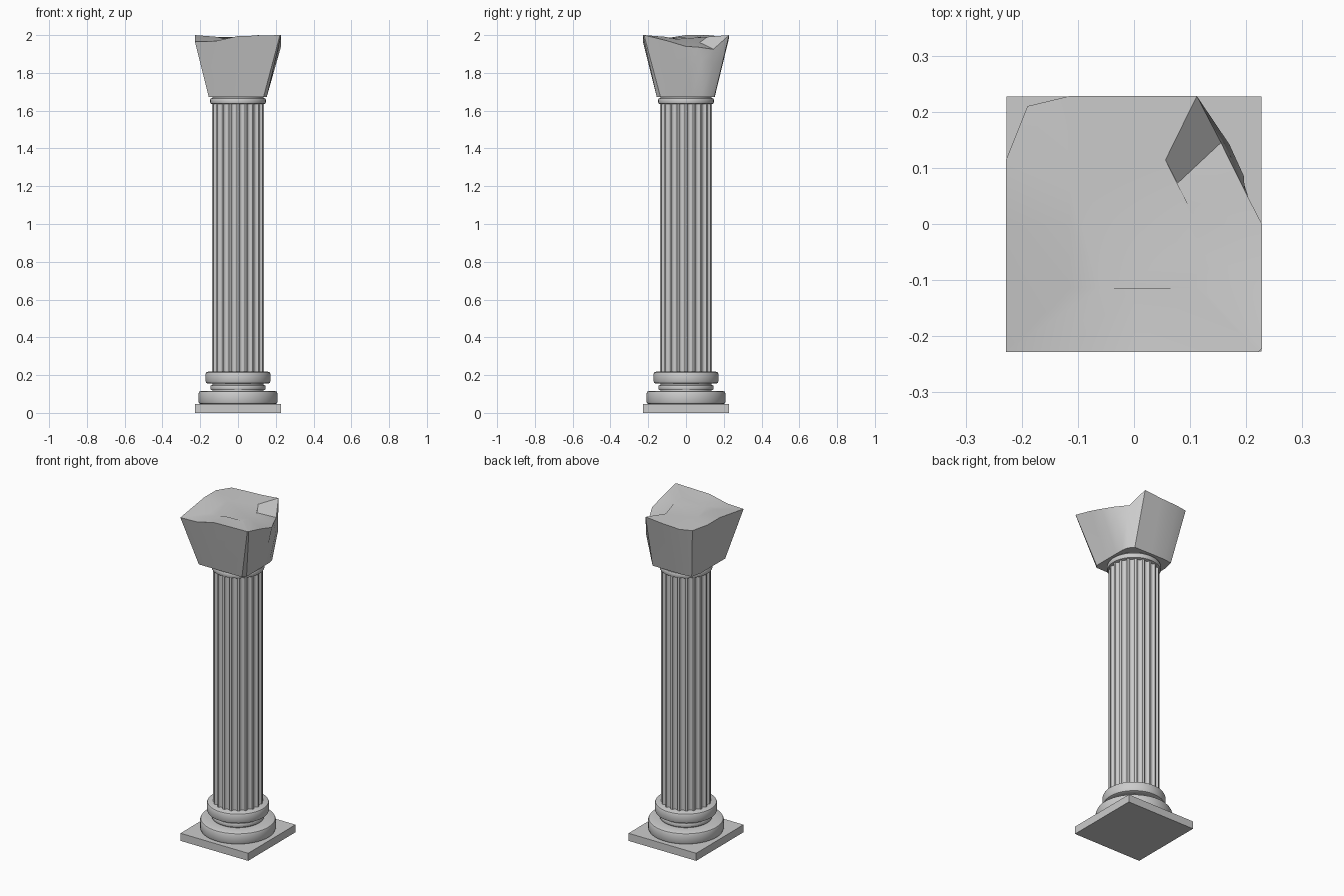
import bpy, bmesh
from math import sin, cos, pi, radians

if "Cube" in bpy.data.objects:
    bpy.data.objects.remove(bpy.data.objects["Cube"])


def make(name, verts, faces, angle=None):
    me = bpy.data.meshes.new(name)
    me.from_pydata(verts, [], faces)
    bm = bmesh.new()
    bm.from_mesh(me)
    bmesh.ops.recalc_face_normals(bm, faces=bm.faces)
    bm.to_mesh(me)
    bm.free()
    ob = bpy.data.objects.new(name, me)
    bpy.context.collection.objects.link(ob)
    if angle:
        bpy.ops.object.select_all(action='DESELECT')
        bpy.context.view_layer.objects.active = ob
        ob.select_set(True)
        bpy.ops.object.shade_smooth_by_angle(angle=radians(angle))
    return ob


def loft(name, rings, angle=None):
    """Skin a stack of equal-length closed rings and cap both ends."""
    n = len(rings[0])
    verts = [p for r in rings for p in r]
    faces = [(k * n + i, k * n + (i + 1) % n, (k + 1) * n + (i + 1) % n, (k + 1) * n + i)
             for k in range(len(rings) - 1) for i in range(n)]
    faces += [tuple(range(n)), tuple(range(len(verts) - n, len(verts)))]
    return make(name, verts, faces, angle)


def lathe(name, profile, n=48):
    return loft(name, [[(r * cos(2 * pi * i / n), r * sin(2 * pi * i / n), z)
                        for i in range(n)] for r, z in profile], 35)


def moulding(r, z0, z1, b):
    """Rounded band profile: radius, bottom, top, edge rounding."""
    return [(r - b, z0), (r - b * .3, z0 + b * .3), (r, z0 + b),
            (r, z1 - b), (r - b * .3, z1 - b * .3), (r - b, z1)]


# square plinth
h = .2275
loft("plinth", [[(-h, -h, z), (h, -h, z), (h, h, z), (-h, h, z)] for z in (0, .046)])

# round base: two large mouldings with a thin ring between
lathe("base_mouldings", moulding(.209, .046, .116, .013) + [(.135, .116), (.135, .12)]
      + moulding(.146, .12, .147, .007) + [(.135, .147), (.135, .155)]
      + moulding(.172, .155, .218, .013))

# fluted shaft
flutes, depth, radius = 20, .014, .138
section = []
for f in range(flutes):
    for t in (0, .08, .25, .5, .75, .92, 1):
        a = 2 * pi * (f + .14 + .72 * t) / flutes
        r = radius - depth * (1 - (2 * t - 1) ** 2) ** .5
        section.append((r * cos(a), r * sin(a)))
loft("fluted_shaft", [[(x, y, z) for x, y in section] for z in (.21, 1.64)], 35)

# collar under the capital
lathe("collar", moulding(.147, 1.634, 1.667, .009) + [(.135, 1.667), (.135, 1.68)])

# broken capital: bottom x, y then top x, y, z going round from the front left corner
outline = [
    (-.155, -.155, -.228, -.228, 1.965), (-.08, -.155, -.12, -.228, 1.968),
    (0, -.155, 0, -.228, 1.995), (.135, -.155, .222, -.228, 2),
    (.152, -.135, .228, -.222, 2), (.152, -.05, .228, -.1, 1.97),
    (.152, .03, .228, 0, 1.94), (.152, .08, .197, .06, 1.937),
    (.145, .12, .155, .145, 1.925), (.12, .15, .112, .228, 2),
    (0, .152, 0, .228, 1.99), (-.09, .152, -.115, .228, 1.985),
    (-.14, .145, -.19, .21, 1.99), (-.155, .08, -.228, .115, 2),
    (-.155, 0, -.228, 0, 2)]
base_z = 1.672
bottom = [(a, b, base_z) for a, b, *_ in outline]
top = [(x, y, z) for *_, x, y, z in outline]
middle = [tuple(p + (q - p) * .55 for p, q in zip(lo, hi)) for lo, hi in zip(bottom, top)]
middle[7] = (.196, .085, 1.87)   # ledge bulging out below the broken corner
middle[8] = (.17, .142, 1.85)
inner = [(x * .5, y * .5, z * .4 + 1.985 * .6) for x, y, z in top]
loft("broken_capital", [bottom, middle, top, inner], 30)
